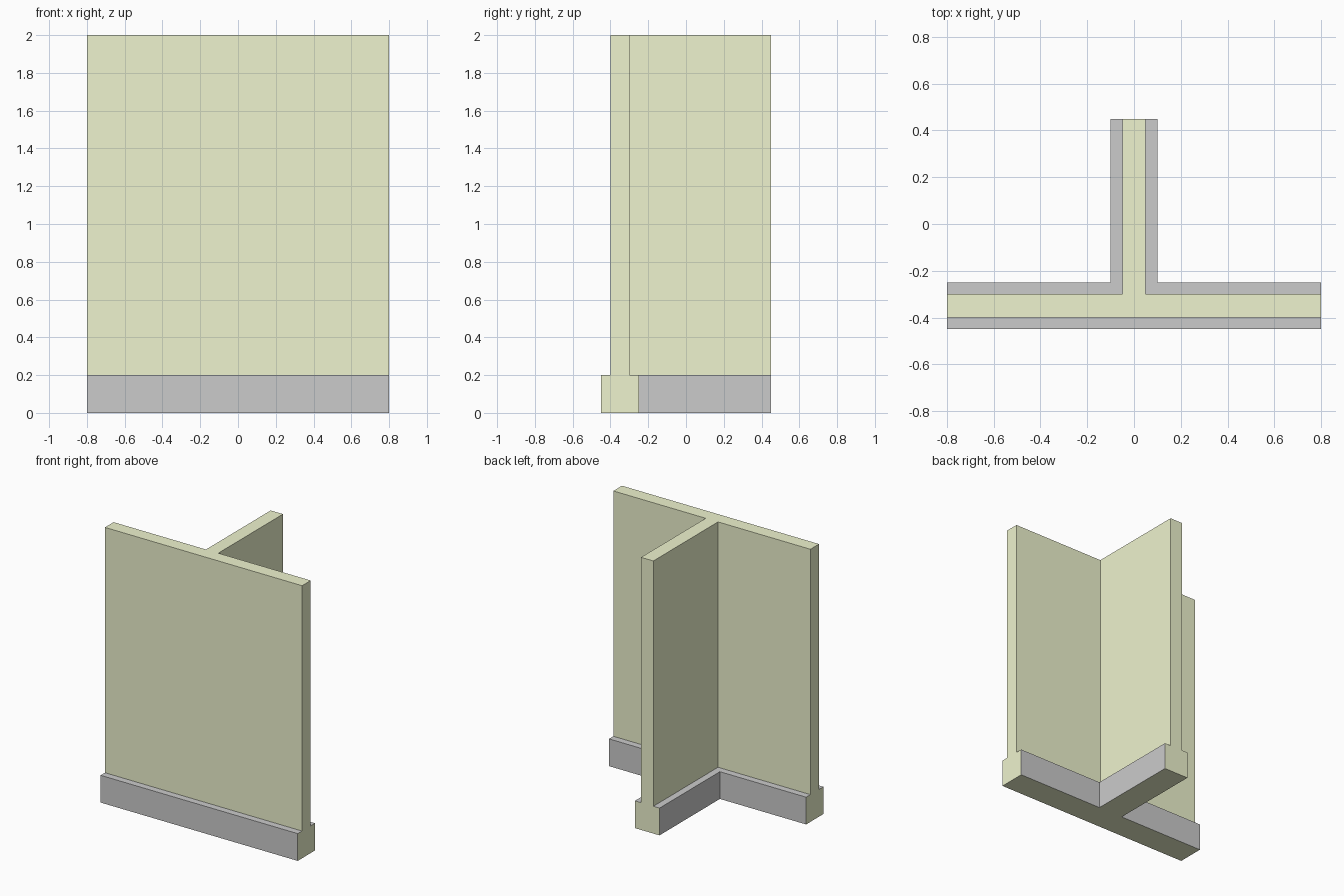
import bpy, bmesh

if "Cube" in bpy.data.objects:
    bpy.data.objects.remove(bpy.data.objects["Cube"])


def make_material(name, color):
    mat = bpy.data.materials.new(name)
    mat.diffuse_color = (*color, 1.0)
    mat.use_nodes = True
    mat.node_tree.nodes["Principled BSDF"].inputs["Base Color"].default_value = mat.diffuse_color
    return mat


def t_outline(t):
    """T-shaped plan, t = half thickness of both arms."""
    y = -0.35
    right = [(0.8, y - t), (0.8, y + t), (t, y + t), (t, 0.45)]
    return right + [(-px, py) for px, py in reversed(right)]


bm = bmesh.new()


def ring(t, z):
    return [bm.verts.new((x, y, z)) for x, y in t_outline(t)]


WALL, GREY = 0, 1
foot, ledge = ring(0.1, 0.0), ring(0.1, 0.2)
wall_base, wall_top = ring(0.05, 0.2), ring(0.05, 2.0)
ENDS = (0, 3, 6)  # outline edges that are the cut ends of the arms


def face(verts, material):
    bm.faces.new(verts).material_index = material


for i in range(8):
    j = (i + 1) % 8
    if i in ENDS:
        # flush stepped end of plinth and wall
        face([foot[i], foot[j], ledge[j], wall_base[j], wall_top[j],
              wall_top[i], wall_base[i], ledge[i]], WALL)
    else:
        # plinth side, plinth ledge, wall side
        face([foot[i], foot[j], ledge[j], ledge[i]], GREY)
        face([ledge[i], ledge[j], wall_base[j], wall_base[i]], GREY)
        face([wall_base[i], wall_base[j], wall_top[j], wall_top[i]], WALL)

# top and underside
face(wall_top, WALL)
face(foot[::-1], WALL)
bmesh.ops.recalc_face_normals(bm, faces=bm.faces[:])

mesh = bpy.data.meshes.new("t_wall_with_plinth")
bm.to_mesh(mesh)
bm.free()
mesh.materials.append(make_material("wall_green", (0.86, 0.90, 0.62)))
mesh.materials.append(make_material("plinth_grey", (0.8, 0.8, 0.8)))
obj = bpy.data.objects.new("t_wall_with_plinth", mesh)
bpy.context.collection.objects.link(obj)
